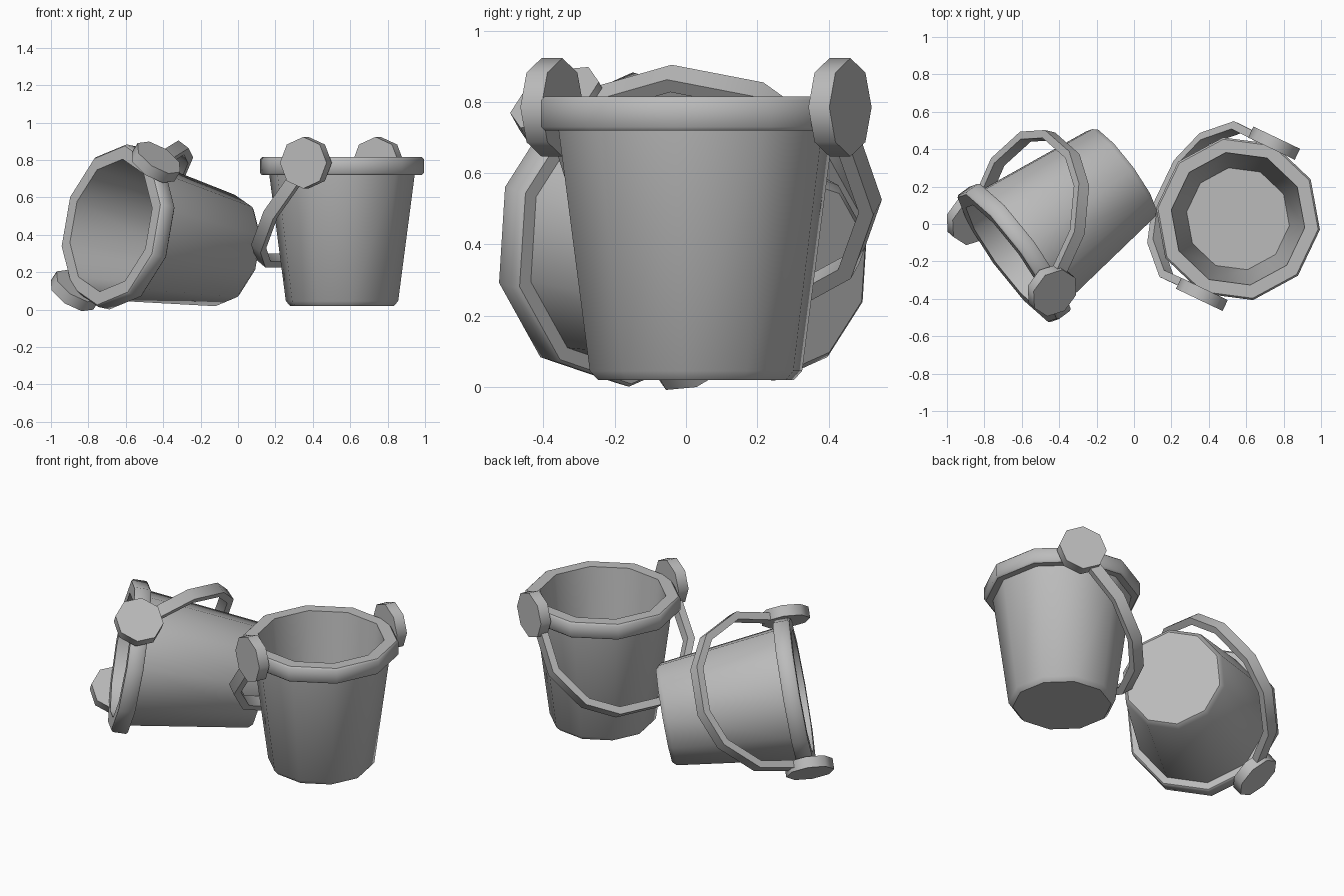
import bpy, bmesh
from math import cos, sin, pi, radians
from mathutils import Vector, Matrix

cube = bpy.data.objects.get("Cube")
if cube:
    bpy.data.objects.remove(cube, do_unlink=True)

grey = bpy.data.materials.new("plain grey")
grey.use_nodes = True
grey.diffuse_color = (0.5, 0.5, 0.5, 1)
grey.node_tree.nodes["Principled BSDF"].inputs["Base Color"].default_value = (0.5, 0.5, 0.5, 1)

SIDES = 10
RIM_Z = 0.765       # height of the handle pivots above the base


def finish(name, bm, matrix):
    bmesh.ops.recalc_face_normals(bm, faces=bm.faces)
    mesh = bpy.data.meshes.new(name)
    bm.to_mesh(mesh)
    bm.free()
    mesh.materials.append(grey)
    ob = bpy.data.objects.new(name, mesh)
    bpy.context.collection.objects.link(ob)
    ob.matrix_world = matrix
    bpy.ops.object.select_all(action="DESELECT")
    ob.select_set(True)
    bpy.context.view_layer.objects.active = ob
    bpy.ops.object.shade_smooth_by_angle(angle=radians(46))
    return ob


def bridge(bm, a, b):
    for i in range(len(a)):
        j = (i + 1) % len(a)
        bm.faces.new((a[i], a[j], b[j], b[i]))


def pail(name, matrix):
    # outside wall, rim lip, then the inside down to the floor
    profile = [(0.28, 0), (0.303, 0.025), (0.392, 0.70), (0.432, 0.70), (0.442, 0.71),
               (0.442, 0.785), (0.432, 0.795), (0.36, 0.795), (0.277, 0.04)]
    bm = bmesh.new()
    rings = [[bm.verts.new((r * cos(2 * pi * i / SIDES), r * sin(2 * pi * i / SIDES), z))
              for i in range(SIDES)] for r, z in profile]
    for a, b in zip(rings, rings[1:]):
        bridge(bm, a, b)
    bm.faces.new(rings[0])
    bm.faces.new(rings[-1])
    finish(name, bm, matrix)


def lug(name, matrix, side):
    bm = bmesh.new()
    bmesh.ops.create_cone(bm, cap_ends=True, segments=8, radius1=0.138, radius2=0.138, depth=0.065)
    place = Matrix.Translation((side * 0.448, 0, RIM_Z)) @ Matrix.Rotation(pi / 2, 4, "Y")
    finish(name, bm, matrix @ place)


def handle(name, matrix):
    # half of the strap's centre line: sideways, then away from the pivots
    half = [(0.435, 0.0), (0.44, 0.35), (0.31, 0.565), (0.13, 0.66)]
    path = [Vector(p) for p in half] + [Vector((-x, d)) for x, d in reversed(half)]
    away = Vector((0, 0.61, -0.79)).normalized()
    across = Vector((0, 0.79, 0.61)).normalized()
    bm = bmesh.new()
    rings = []
    for i, p in enumerate(path):
        t = (path[min(i + 1, len(path) - 1)] - path[max(i - 1, 0)]).normalized()
        out = Vector((t.y, -t.x))
        ring = []
        for o, w in ((-0.022, -0.035), (0.022, -0.035), (0.022, 0.035), (-0.022, 0.035)):
            q = p + out * o
            ring.append(bm.verts.new(Vector((q.x, 0, RIM_Z)) + away * q.y + across * w))
        rings.append(ring)
    for a, b in zip(rings, rings[1:]):
        bridge(bm, a, b)
    bm.faces.new(rings[0])
    bm.faces.new(rings[-1])
    finish(name, bm, matrix)


def bucket(prefix, pivot, up, hinge):
    """Pail with its hinge along local x and its opening along local z."""
    z = Vector(up).normalized()
    x = Vector(hinge)
    x = (x - z * x.dot(z)).normalized()
    y = z.cross(x)
    origin = Vector(pivot) - z * RIM_Z
    matrix = Matrix.Translation(origin) @ Matrix((x, y, z)).transposed().to_4x4()
    pail(prefix + "_pail", matrix)
    handle(prefix + "_handle", matrix)
    for side, word in ((1, "first"), (-1, "second")):
        lug(f"{prefix}_{word}_lug", matrix, side)


bucket("standing", (0.556, 0.028, 0.785), (0, 0, 1), (0.43, 0.90, 0))
bucket("lying", (-0.655, -0.165, 0.445), (-0.79, -0.585, 0.174), (0.53, -0.39, 0.755))
